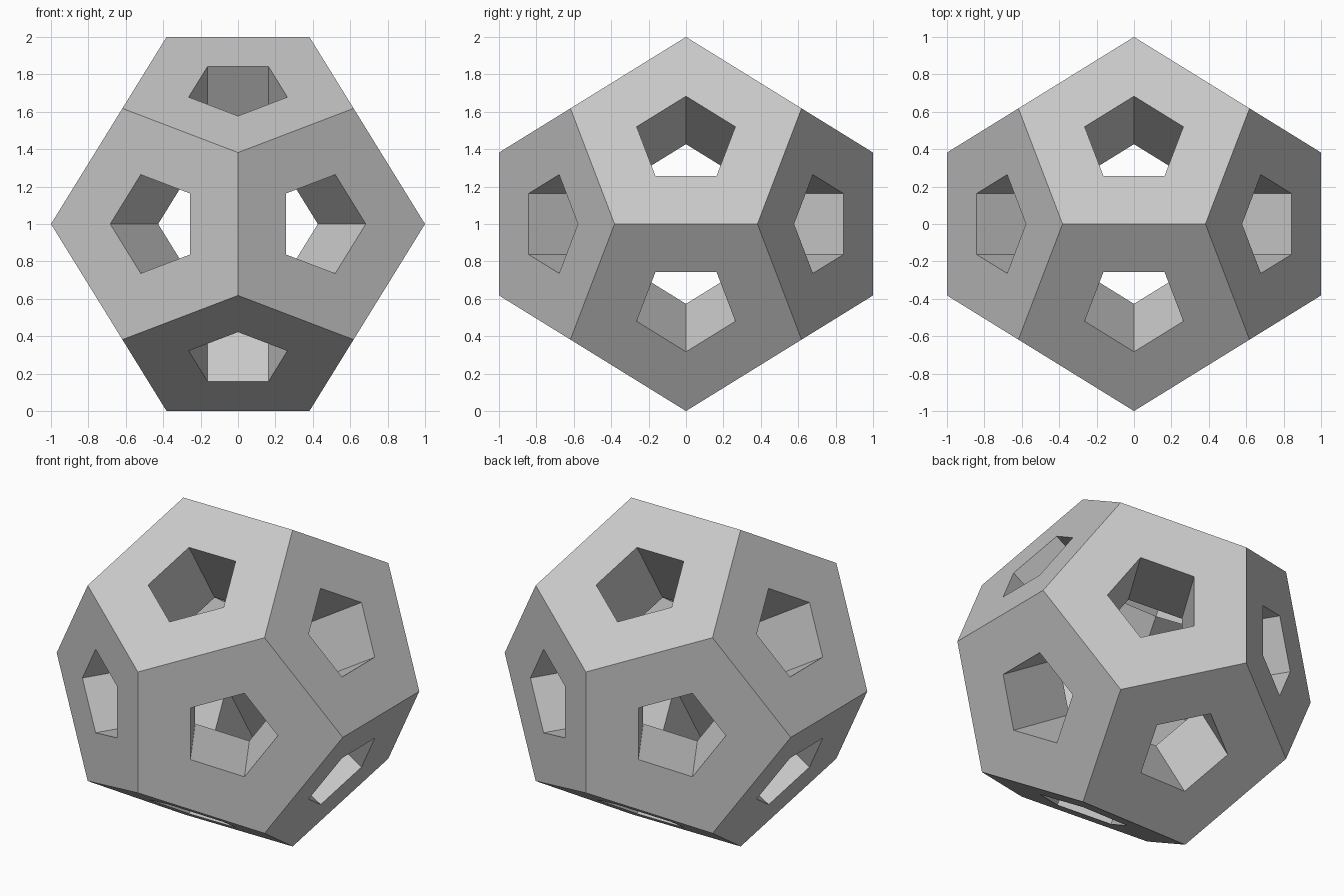
import bpy
import bmesh
from math import sqrt
from mathutils import Vector

cube = bpy.data.objects.get("Cube")
if cube:
    bpy.data.objects.remove(cube, do_unlink=True)

HOLE = 0.427              # opening size relative to its face
PHI = (1 + sqrt(5)) / 2
CENTRE = Vector((0, 0, 1))

# Plain grey material
grey = bpy.data.materials.new("light grey")
grey.use_nodes = True
grey.diffuse_color = (0.58, 0.58, 0.58, 1)
bsdf = next(n for n in grey.node_tree.nodes if n.type == 'BSDF_PRINCIPLED')
bsdf.inputs["Base Color"].default_value = grey.diffuse_color

# Dodecahedron corners: a cube plus three crossed rectangles
signs = (-1, 1)
corners = [Vector((x, y, z)) / PHI for x in signs for y in signs for z in signs]
for a in signs:
    for b in signs:
        long, short = a, b / PHI ** 2
        corners += [Vector((long, short, 0)), Vector((0, long, short)),
                    Vector((short, 0, long))]

# Solid hull with its triangles merged into twelve pentagons
solid = bmesh.new()
for co in corners:
    solid.verts.new(co)
bmesh.ops.convex_hull(solid, input=solid.verts)
bmesh.ops.dissolve_limit(solid, angle_limit=0.01, verts=solid.verts, edges=solid.edges)

# Pierced shell: a flat frame on each face, and a straight pentagonal
# tunnel that meets its neighbours on the edges of a small inner dodecahedron
shell = bmesh.new()
for face in solid.faces:
    ring = [v.co.copy() for v in face.verts]
    middle = sum(ring, Vector()) / len(ring)
    rim = [middle.lerp(co, HOLE) for co in ring]
    inner = [co * HOLE for co in ring]
    for i in range(len(ring)):
        j = (i + 1) % len(ring)
        for quad in ((ring[i], ring[j], rim[j], rim[i]),
                     (rim[i], rim[j], inner[j], inner[i])):
            shell.faces.new([shell.verts.new(co + CENTRE) for co in quad])
bmesh.ops.remove_doubles(shell, verts=shell.verts, dist=0.0001)
bmesh.ops.recalc_face_normals(shell, faces=shell.faces)

mesh = bpy.data.meshes.new("pierced_dodecahedron")
shell.to_mesh(mesh)
solid.free()
shell.free()
mesh.materials.append(grey)
obj = bpy.data.objects.new("pierced_dodecahedron", mesh)
bpy.context.collection.objects.link(obj)
